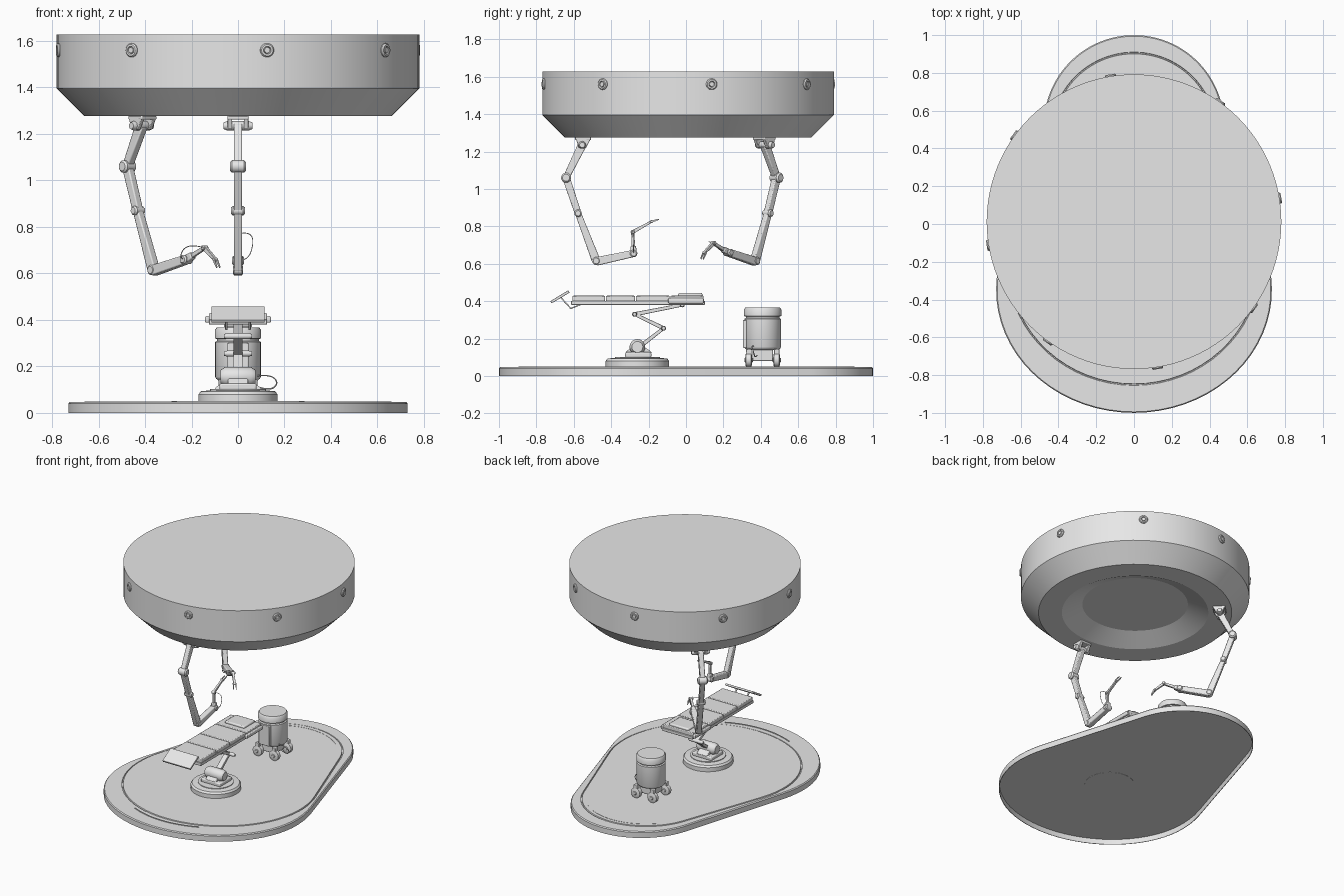
import bpy, bmesh
from math import pi, sin, cos, asin, radians
from mathutils import Vector, Matrix

cube = bpy.data.objects.get("Cube")
if cube:
    bpy.data.objects.remove(cube)

GREY = (0.8, 0.8, 0.8, 1)
mat = bpy.data.materials.new("plain grey")
mat.use_nodes = True
mat.diffuse_color = GREY
mat.node_tree.nodes["Principled BSDF"].inputs["Base Color"].default_value = GREY


def finish(name, bm, bevel=0, smooth=35):
    bmesh.ops.recalc_face_normals(bm, faces=bm.faces[:])
    me = bpy.data.meshes.new(name)
    bm.to_mesh(me)
    bm.free()
    me.materials.append(mat)
    ob = bpy.data.objects.new(name, me)
    bpy.context.collection.objects.link(ob)
    if bevel:
        m = ob.modifiers.new("bevel", "BEVEL")
        m.width, m.segments, m.limit_method = bevel, 2, "ANGLE"
    bpy.ops.object.select_all(action="DESELECT")
    ob.select_set(True)
    bpy.context.view_layer.objects.active = ob
    bpy.ops.object.shade_smooth_by_angle(angle=radians(smooth))
    return ob


def loft(name, rings, bevel=0, smooth=35):
    """Skin equal-length closed rings and cap both ends."""
    bm = bmesh.new()
    loops = [[bm.verts.new(p) for p in ring] for ring in rings]
    n = len(loops[0])
    for a, b in zip(loops, loops[1:]):
        for i in range(n):
            bm.faces.new((a[i], a[(i + 1) % n], b[(i + 1) % n], b[i]))
    bm.faces.new(loops[0])
    bm.faces.new(loops[-1])
    return finish(name, bm, bevel, smooth)


def lathe(name, centre, profile, axis=(0, 0, 1), seg=32, smooth=35):
    """Turn (radius, height) pairs about an axis through centre."""
    q = Vector((0, 0, 1)).rotation_difference(Vector(axis))
    c = Vector(centre)
    return loft(name, [[c + q @ Vector((r * cos(2 * pi * i / seg), r * sin(2 * pi * i / seg), h))
                        for i in range(seg)] for r, h in profile], 0, smooth)


def box(name, centre, size, bevel=0, turn=0):
    bm = bmesh.new()
    bmesh.ops.create_cube(bm, size=1, matrix=Matrix.Translation(centre)
                          @ Matrix.Rotation(turn, 4, "Z") @ Matrix.Diagonal((*size, 1)))
    return finish(name, bm, bevel)


def beam(name, a, b, side, w, t0, t1):
    """Tapered rectangular link from a to b; w is its width along side."""
    a, b, s = Vector(a), Vector(b), Vector(side)
    n = (b - a).normalized().cross(s)
    corners = ((1, 1), (-1, 1), (-1, -1), (1, -1))
    loft(name, [[p + s * (w / 2 * i) + n * (t / 2 * j) for i, j in corners]
                for p, t in ((a, t0), (b, t1))], min(w, t1) * .15)


def pin(name, centre, axis, r, w):
    """Joint barrel with chamfered ends, centred on its axis."""
    h = w / 2
    lathe(name, centre, [(r * .7, -h), (r, -h * .75), (r, h * .75), (r * .7, h)], axis, 20)


def cable(name, points, r):
    cu = bpy.data.curves.new(name, "CURVE")
    cu.dimensions, cu.bevel_depth, cu.bevel_resolution = "3D", r, 1
    sp = cu.splines.new("NURBS")
    sp.points.add(len(points) - 1)
    for p, co in zip(sp.points, points):
        p.co = (*co, 1)
    sp.use_endpoint_u = True
    sp.order_u = 3
    cu.materials.append(mat)
    bpy.context.collection.objects.link(bpy.data.objects.new(name, cu))


# Floor platform: wide front arc (squashed by k) joined to a small back circle
def outline(y0, r0, k, y1, r1, z, n=40):
    phi = asin((r0 - r1) / (y1 - y0))
    pts = []
    for y, r, start, end in ((y1, r1, phi, pi - phi), (y0, r0, pi - phi, 2 * pi + phi)):
        for i in range(n + 1):
            a = start + (end - start) * i / n
            s = sin(a) * (k if sin(a) < 0 else 1)
            pts.append(Vector((r * cos(a), y + r * s, z)))
    return pts


def outer(d, z):
    return outline(-.35, .73 - d, .89, .523, .477 - d, z)


def inner(d, z):
    return outline(-.215, .67 - d, .955, .47, .44 - d, z)


# The platform is a shallow tray turned over: thin floor with a skirt around it
loft("platform", [outer(.004, .039), outer(.004, 0), outer(0, 0), outer(0, .04),
                  outer(.006, .047), inner(0, .047), inner(.002, .041), inner(.007, .041),
                  inner(.009, .05)])


# Thin light strips following the platform ends
def strip(name, y, r, start, end):
    rows = []
    for i in range(25):
        a = radians(start + (end - start) * i / 24)
        u = Vector((cos(a), sin(a), 0))
        rows.append([Vector((0, y, z)) + u * (r + k)
                     for k, z in ((0, .044), (.006, .044), (.006, .0515), (0, .0515))])
    loft(name, rows)


strip("front_strip", -.27, .62, 245, 295)
strip("back_strip", .47, .40, 45, 135)

# Ceiling drum with recessed underside
C = Vector((0, .012, 0))
lathe("ceiling_drum", C, [(.36, 1.34), (.50, 1.276), (.66, 1.276), (.78, 1.396), (.78, 1.627)],
      seg=96, smooth=20)
for k in range(8):
    a = radians(9.2 + 45 * k)
    u = Vector((cos(a), sin(a), 0))
    p = C + u * .776 + Vector((0, 0, 1.56))
    lathe("drum_lamp", p, [(.03, 0), (.03, .008), (.025, .014), (.017, .014), (.014, .006),
                           (.012, .013)], u, 20)


# Hanging arms, each in a vertical plane through the centre
def arm(label, angle, reach, wrist):
    a = radians(angle)
    u = Vector((cos(a), sin(a), 0))
    side = Vector((-sin(a), cos(a), 0))

    def P(s, z, k=0):
        return u * s + side * k + Vector((0, 0, z))

    top, elbow, mid, low = [P(reach + s, z) for s, z in
                            ((0, 1.235), (.086, 1.06), (.022, .87), (-.075, .615))]
    box(label + "_mount", P(reach - .005, 1.27), (.085, .09, .016), .004, a)
    for k in (-.035, .035):
        beam(label + "_bracket", P(reach - .005, 1.27, k), P(reach, 1.22, k), side, .02, .08, .04)
    pin(label + "_shoulder", top, side, .02, .125)
    beam(label + "_upper_link", top, elbow, side, .036, .046, .034)
    pin(label + "_elbow", elbow, side, .027, .068)
    beam(label + "_middle_link", elbow, mid, side, .034, .04, .036)
    pin(label + "_middle_joint", mid, side, .02, .06)
    beam(label + "_lower_link", mid, low, side, .036, .032, .046)
    pts = [P(*w) for w in wrist]
    beam(label + "_forearm", low + Vector((0, 0, -.003)), pts[0], side, .04, .045, .038)
    pin(label + "_base_joint", low, side, .022, .045)
    pin(label + "_wrist", pts[0], side, .02, .052)
    beam(label + "_wrist_block", pts[0], pts[0].lerp(pts[1], .35), side, .03, .036, .028)
    beam(label + "_hand_link", pts[0], pts[1], side, .016, .022, .016)
    pin(label + "_hand_joint", pts[1], side, .011, .03)
    beam(label + "_finger", pts[1], pts[2], side, .016, .02, .012)
    pin(label + "_finger_joint", pts[2], side, .008, .024)
    for k in (-.009, .009):
        beam(label + "_gripper", pts[2] + side * k, pts[3] + side * k, side, .005, .012, .006)
    m = (pts[0] + pts[1]) / 2
    cable(label + "_cable", [pts[0], pts[0] + side * .045, m + side * .07 + Vector((0, 0, .03)),
                             pts[1] + side * .045 + Vector((0, 0, .01)), pts[1]], .002)


arm("front_arm", 270, .555, [(.28, .655), (.285, .77), (.185, .825), (.145, .838)])
arm("back_arm", 134.5, .592, [(.316, .66), (.205, .71), (.14, .66), (.12, .625)])

# Bed lift: turntable, motor and folding links
X, Y = (1, 0, 0), (0, 1, 0)
lathe("bed_foot", (0, -.26, 0), [(.17, .038), (.17, .08), (.16, .093), (.12, .097), (.12, .102)], seg=48)
box("motor_base", (0, -.255, .112), (.16, .14, .03), .008)
pin("motor", (0, -.26, .155), X, .042, .15)
for y in (-.315, -.19):
    beam("motor_strut", (0, -.26, .15), (0, y, .115), X, .085, .05, .03)
lift = [(-.25, .155), (-.12, .255), (-.275, .33), (-.02, .38)]
for a, b in zip(lift, lift[1:]):
    beam("lift_link", (0, *a), (0, *b), X, .04, .022, .018)
    pin("lift_joint", (0, *b), X, .013, .12)

# Bed: frame, four cushions, end rails and pillow
box("bed_frame", (0, -.257, .391), (.25, .715, .022), .003)
cuts = [-.61, -.43, -.27, -.085, .097]
for a, b in zip(cuts, cuts[1:]):
    box("cushion", (0, (a + b) / 2, .414), (.25, b - a - .005, .03), .005)
for x in (-.132, .132):
    box("bed_rail", (x, 0, .402), (.02, .19, .028), .006)
box("pillow", (0, .023, .433), (.16, .13, .022), .008)

# Tilted foot screen on a thin angled bracket
beam("foot_screen", (0, -.722, .394), (0, -.626, .452), X, .23, .014, .014)
for x in (-.05, .05):
    beam("screen_bracket", (x, -.67, .42), (x, -.615, .36), X, .01, .007, .007)
    beam("bracket_foot", (x, -.618, .36), (x, -.56, .383), X, .01, .007, .007)

# Service robot: turned body, front panel, hose and four wheels
R = Vector((0, .41, 0))
lathe("robot_body", R, [(.085, .14), (.095, .148), (.098, .155), (.098, .305), (.09, .31), (.09, .318),
                        (.1, .32), (.1, .355), (.092, .367)], seg=40)
box("robot_core", R + Vector((0, 0, .115)), (.11, .11, .07), .006)
box("robot_panel", (0, .315, .225), (.09, .02, .15), .004)
for sx in (-1, 1):
    for sy in (-1, 1):
        p = R + Vector((sx * .068, sy * .075, 0))
        box("wheel_leg", p + Vector((0, 0, .12)), (.03, .03, .05), .004)
        pin("wheel", p + Vector((0, 0, .085)), Y, .037, .036)
        pin("wheel_hub", p + Vector((0, 0, .085)), Y, .014, .044)
cable("robot_hose", [(.085, .36, .16), (.14, .35, .165), (.175, .36, .13),
                     (.14, .37, .095), (.09, .38, .11)], .003)
